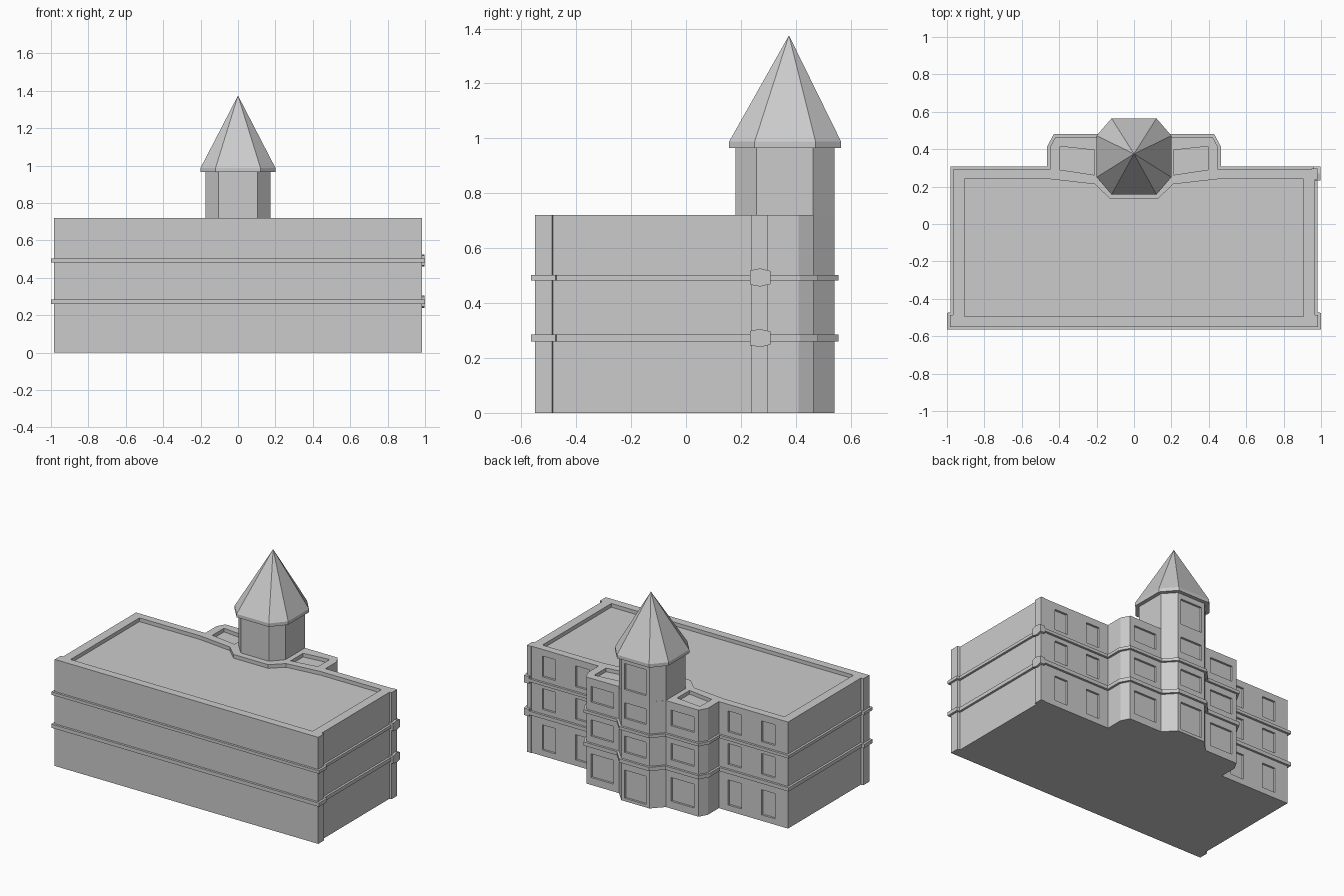
import bpy, bmesh
from mathutils import Vector

if "Cube" in bpy.data.objects:
    bpy.data.objects.remove(bpy.data.objects["Cube"])


def make_object(name, bm):
    bmesh.ops.recalc_face_normals(bm, faces=bm.faces)
    mesh = bpy.data.meshes.new(name)
    bm.to_mesh(mesh)
    bm.free()
    ob = bpy.data.objects.new(name, mesh)
    bpy.context.collection.objects.link(ob)
    return ob


def add_prism(bm, pts, z0, z1):
    bottom = bm.faces.new([bm.verts.new((x, y, z0)) for x, y in pts])
    new = bmesh.ops.extrude_face_region(bm, geom=[bottom], use_keep_orig=True)["geom"]
    for v in new:
        if isinstance(v, bmesh.types.BMVert):
            v.co.z = z1


def prism(name, pts, z0, z1):
    bm = bmesh.new()
    add_prism(bm, pts, z0, z1)
    return make_object(name, bm)


def rect(x0, x1, y0, y1):
    return [(x0, y0), (x1, y0), (x1, y1), (x0, y1)]


def mirrored(half):
    return half + [(-x, y) for x, y in reversed(half)]


def offset(pts, d):
    # grow a counter-clockwise outline with mitred corners
    out = []
    for i, p in enumerate(pts):
        a, b, c = Vector(pts[i - 1]), Vector(p), Vector(pts[(i + 1) % len(pts)])
        e, f = (b - a).normalized(), (c - b).normalized()
        n, m = Vector((e.y, -e.x)), Vector((f.y, -f.x))
        q = b + (n + m) * (d / (1 + n.dot(m)))
        out.append((q.x, q.y))
    return out


def cut(ob, cutter):
    mod = ob.modifiers.new("cut", 'BOOLEAN')
    mod.operation = 'DIFFERENCE'
    mod.solver = 'EXACT'
    mod.object = cutter
    bpy.context.view_layer.objects.active = ob
    bpy.ops.object.modifier_apply(modifier=mod.name)
    bpy.data.objects.remove(cutter)


# Main block: front corner piers, rear bay and tower base in one outline
outline = mirrored([(0.985, -0.55), (0.985, -0.488), (0.967, -0.485), (0.967, 0.292),
                    (0.45, 0.292), (0.45, 0.41), (0.42, 0.465), (0.175, 0.465),
                    (0.105, 0.54)])
building = prism("building", outline, 0, 0.72)

# Sunken roof areas and rear windows
cuts = bmesh.new()
add_prism(cuts, mirrored([(0.905, -0.495), (0.905, 0.24), (0.45, 0.24),
                          (0.21, 0.213), (0.13, 0.137)]), 0.695, 0.8)
side_roof = [(0.21, 0.262), (0.395, 0.29), (0.395, 0.415), (0.21, 0.395)]
for s in (1, -1):
    add_prism(cuts, [(s * x, y) for x, y in side_roof], 0.695, 0.8)


def window(x, half, wall_y, z0, z1):
    add_prism(cuts, rect(x - half, x + half, wall_y - 0.014, wall_y + 0.03), z0, z1)


for s in (1, -1):
    for x in (0.57, 0.82):
        for z0, z1 in ((0.04, 0.21), (0.315, 0.455), (0.535, 0.675)):
            window(s * x, 0.05, 0.292, z0, z1)
    for z0, z1 in ((0.05, 0.21), (0.33, 0.44), (0.56, 0.665)):
        window(s * 0.3, 0.085, 0.465, z0, z1)
for z0, z1 in ((0.02, 0.21), (0.33, 0.44), (0.56, 0.665)):
    window(0, 0.08, 0.54, z0, z1)
cut(building, make_object("cutter", cuts))

# Floor bands, with a block where they wrap the rear right pier
for i, (z0, z1) in enumerate(((0.26, 0.285), (0.483, 0.503))):
    prism(f"floor_band_{i + 1}", offset(outline, 0.015), z0, z1)
    bm = bmesh.new()
    zc = (z0 + z1) / 2
    ring = [[bm.verts.new((x, y, zc + k * h)) for y, h, k in
             ((0.233, 0.026, -1), (0.27, 0.033, -1), (0.307, 0.024, -1),
              (0.307, 0.024, 1), (0.27, 0.033, 1), (0.233, 0.026, 1))]
            for x in (0.96, 0.997)]
    for r in ring:
        bm.faces.new(r)
    for k in range(6):
        j = (k + 1) % 6
        bm.faces.new((ring[0][k], ring[0][j], ring[1][j], ring[1][k]))
    make_object(f"band_block_{i + 1}", bm)

# Rear right pier
prism("rear_pier", rect(0.95, 0.982, 0.237, 0.296), 0, 0.72)

# Octagonal tower
tower = prism("tower", mirrored([(0.105, 0.18), (0.175, 0.257), (0.175, 0.463),
                                 (0.105, 0.54)]), 0.70, 0.97)
cuts = bmesh.new()
window(0, 0.08, 0.54, 0.755, 0.93)
cut(tower, make_object("cutter", cuts))

# Spire with a shallow vertical eave
eave = mirrored([(0.12, 0.157), (0.2, 0.25), (0.2, 0.472), (0.12, 0.565)])
bm = bmesh.new()
low = [bm.verts.new((x, y, 0.965)) for x, y in eave]
top = [bm.verts.new((x, y, 0.988)) for x, y in eave]
apex = bm.verts.new((0, 0.375, 1.375))
bm.faces.new(low)
for i in range(8):
    j = (i + 1) % 8
    bm.faces.new((low[i], low[j], top[j], top[i]))
    bm.faces.new((top[i], top[j], apex))
make_object("spire", bm)
